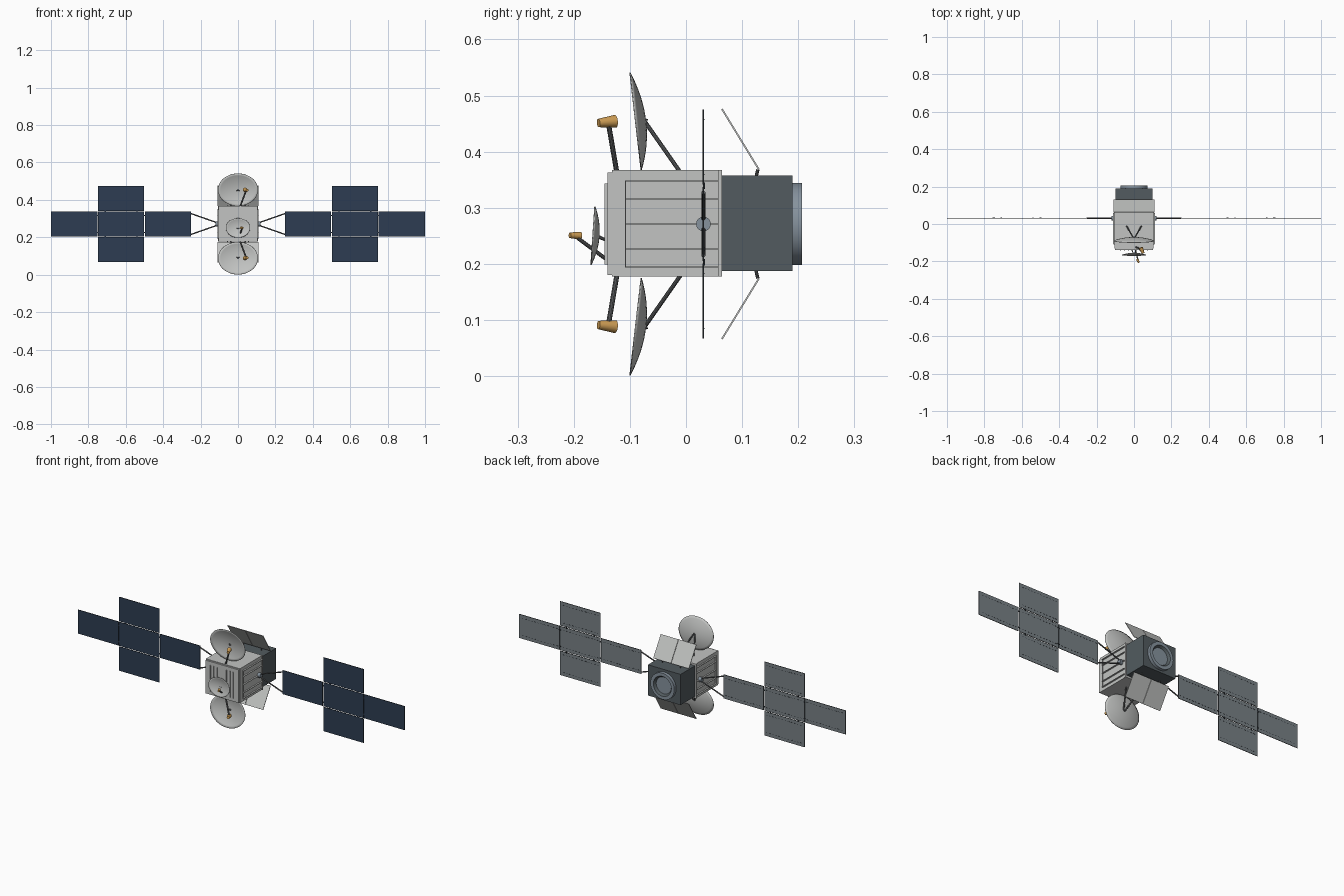
import bpy, bmesh, math
from mathutils import Vector

cube = bpy.data.objects.get("Cube")
if cube:
    bpy.data.objects.remove(cube, do_unlink=True)

MID = 0.271      # height of the horizontal symmetry plane
WING_Y = 0.031   # plane of the solar wings


def material(name, r, g, b):
    m = bpy.data.materials.new(name)
    m.use_nodes = True
    m.diffuse_color = (r, g, b, 1)
    m.node_tree.nodes["Principled BSDF"].inputs["Base Color"].default_value = (r, g, b, 1)
    return m


LIGHT = material("light grey", 0.54, 0.55, 0.54)
DARK = material("dark slate", 0.085, 0.105, 0.115)
STEEL = material("blue grey steel", 0.24, 0.29, 0.34)
STRUT = material("strut grey", 0.11, 0.115, 0.12)
GOLD = material("gold", 0.62, 0.34, 0.09)
NAVY = material("navy cells", 0.026, 0.046, 0.085)
BACK = material("panel back grey", 0.19, 0.22, 0.24)
EDGE = material("panel edge black", 0.02, 0.025, 0.03)


def add(name, bm, *mats, smooth=False):
    bmesh.ops.recalc_face_normals(bm, faces=bm.faces)
    me = bpy.data.meshes.new(name)
    bm.to_mesh(me)
    bm.free()
    ob = bpy.data.objects.new(name, me)
    bpy.context.collection.objects.link(ob)
    for m in mats:
        me.materials.append(m)
    if smooth:
        bpy.ops.object.select_all(action='DESELECT')
        ob.select_set(True)
        bpy.context.view_layer.objects.active = ob
        bpy.ops.object.shade_smooth_by_angle(angle=math.radians(35))
    return ob


def put_box(bm, lo, hi):
    lo, hi = Vector(lo), Vector(hi)
    for v in bmesh.ops.create_cube(bm, size=1)["verts"]:
        v.co = (lo + hi) / 2 + v.co * (hi - lo)


def box(name, lo, hi, mat):
    bm = bmesh.new()
    put_box(bm, lo, hi)
    return add(name, bm, mat)


def rod(name, a, b, r1, mat, r2=None, sides=10):
    a, b = Vector(a), Vector(b)
    bm = bmesh.new()
    bmesh.ops.create_cone(bm, cap_ends=True, segments=sides, radius1=r1,
                          radius2=r1 if r2 is None else r2, depth=(b - a).length)
    ob = add(name, bm, mat, smooth=True)
    ob.location = (a + b) / 2
    ob.rotation_euler = (b - a).to_track_quat('Z', 'Y').to_euler()
    return ob


def dish(name, centre, rx, rz, slope, depth, rings=8, sides=40):
    """Shallow elliptical bowl that opens towards the front."""
    cx, cy, cz = centre
    bm = bmesh.new()
    hub = bm.verts.new((cx, cy + depth, cz))
    prev = None
    for i in range(1, rings + 1):
        t = i / rings
        ring = []
        for k in range(sides):
            a = math.tau * k / sides
            dz = rz * t * math.sin(a)
            ring.append(bm.verts.new((cx + rx * t * math.cos(a),
                                      cy + slope * dz + depth * (1 - t * t), cz + dz)))
        for k in range(sides):
            n = (k + 1) % sides
            if prev:
                bm.faces.new((prev[k], ring[k], ring[n], prev[n]))
            else:
                bm.faces.new((hub, ring[k], ring[n]))
        prev = ring
    ob = add(name, bm, LIGHT, smooth=True)
    mod = ob.modifiers.new("shell", 'SOLIDIFY')
    mod.thickness = 0.002
    mod.offset = 0


# Main body with front plate and rear flange
box("body", (-0.104, -0.132, 0.177), (0.104, 0.057, 0.367), LIGHT)
box("front_plate", (-0.102, -0.14, 0.18), (0.102, -0.132, 0.363), LIGHT)
box("rear_flange", (-0.108, 0.057, 0.177), (0.108, 0.064, 0.367), LIGHT)

# Cooling fins on both sides and on the front
for side, s in (("left", 1), ("right", -1)):
    for i, dz in enumerate((-0.076, -0.045, 0, 0.045, 0.076)):
        box(f"{side}_fin_{i}", (s * 0.103, -0.108, MID + dz - 0.0015),
            (s * 0.112, 0.058, MID + dz + 0.0015), LIGHT)
    box(f"{side}_fin_end", (s * 0.103, -0.109, MID - 0.0775),
        (s * 0.109, -0.107, MID + 0.0775), LIGHT)
    for i, x in enumerate((0.028, 0.05, 0.07)):
        box(f"{side}_front_fin_{i}", (s * x - 0.0015, -0.145, MID - 0.072),
            (s * x + 0.0015, -0.139, MID + 0.072), LIGHT)

# Rear module
box("rear_module", (-0.1, 0.064, 0.187), (0.1, 0.19, 0.357), DARK)

# Engine ring, lathed around the long axis of the body
bm = bmesh.new()
profile = [(0.073, 0.188), (0.073, 0.207), (0.055, 0.207), (0.046, 0.195), (0.0, 0.195)]
pts = [bm.verts.new((r, y, 0)) for r, y in profile]
edges = [bm.edges.new(p) for p in zip(pts, pts[1:])]
bmesh.ops.spin(bm, geom=pts + edges, cent=(0, 0, 0), axis=(0, 1, 0),
               angle=math.tau, steps=32, use_duplicate=False)
bmesh.ops.remove_doubles(bm, verts=bm.verts, dist=0.0001)
for f in bm.faces:
    c = f.calc_center_median()
    f.material_index = int(0.04 < math.hypot(c.x, c.z) < 0.054)
add("engine_ring", bm, STEEL, DARK, smooth=True).location.z = MID

# Upper and lower groups: large dish, feed horn, braces and radiator flap
for level, s in (("upper", 1), ("lower", -1)):
    def at(x, y, h):
        return (x, y, MID + s * h)

    dish(f"{level}_dish", at(0, -0.09, 0.183), 0.107, 0.087, -s * 0.115, 0.018)
    rod(f"{level}_dish_pin", at(0, -0.077, 0.183), at(0, -0.07, 0.183), 0.004, STRUT)
    rod(f"{level}_dish_hub", at(0, -0.075, 0.183), at(0, -0.07, 0.181), 0.006, STRUT)
    for side, x in (("left", 0.04), ("right", -0.04)):
        rod(f"{level}_{side}_dish_brace", at(x * 0.1, -0.073, 0.182),
            at(x, -0.01, 0.092), 0.0038, STRUT)
    rod(f"{level}_feed_arm", at(0.01, -0.123, 0.09), at(0.043, -0.138, 0.178), 0.0045, STRUT)
    rod(f"{level}_feed_horn", at(0.036, -0.126, 0.183), at(0.049, -0.156, 0.18),
        0.0115, GOLD, 0.0075, 16)

    # Two flap halves made as thin slanted sheets
    top, low = Vector(at(0, 0.064, 0.205)), Vector(at(0, 0.13, 0.097))
    n = Vector((0, low.z - top.z, top.y - low.y)).normalized() * 0.0015
    for side, x0, x1 in (("left", 0.001, 0.109), ("right", -0.109, -0.001)):
        bm = bmesh.new()
        for p, q in ((x0, x1),):
            vs = [bm.verts.new(e + Vector((x, 0, 0)) + n * k)
                  for k in (-1, 1) for e, x in ((top, p), (top, q), (low, q), (low, p))]
            bm.faces.new(vs[:4])
            bm.faces.new(vs[4:])
            for i in range(4):
                j = (i + 1) % 4
                bm.faces.new((vs[i], vs[j], vs[j + 4], vs[i + 4]))
        add(f"{level}_{side}_radiator_flap", bm, LIGHT)
        x = (x0 + x1) / 2
        rod(f"{level}_{side}_flap_hinge", (x, 0.128, low.z),
            (x, 0.124, MID + s * 0.08), 0.003, STRUT)

# Small front dish with its feed and mounts
dish("front_dish", (0, -0.166, 0.25), 0.065, 0.052, 0.067, 0.011)
for side, x in (("left", 0.012), ("right", -0.012)):
    rod(f"front_dish_{side}_mount", (x * 0.3, -0.157, 0.249), (x, -0.138, 0.24), 0.003, STRUT)
rod("front_feed_arm", (0.008, -0.139, 0.206), (0.021, -0.193, 0.246), 0.0035, STRUT)
rod("front_feed_horn", (0.017, -0.188, 0.25), (0.026, -0.207, 0.251), 0.007, GOLD, 0.005, 16)

# Solar wings: cross of five panels per side, hub and forked yoke
H = 0.066    # half height of a centre row panel
CELLS = [(0.25, -H, H), (0.5, -H, H), (0.75, -H, H),
         (0.5, H + 0.004, 0.204), (0.5, -0.204, -H - 0.004)]
for side, s in (("left", 1), ("right", -1)):
    rod(f"{side}_wing_hub", (s * 0.1, WING_Y, MID), (s * 0.121, WING_Y, MID), 0.013, STEEL, sides=20)
    for level, k in (("upper", 1), ("lower", -1)):
        rod(f"{side}_{level}_yoke", (s * 0.115, WING_Y, MID + k * 0.008),
            (s * 0.252, WING_Y, MID + k * 0.056), 0.0035, STRUT)
    for i, (x, z0, z1) in enumerate(CELLS):
        bm = bmesh.new()
        put_box(bm, (s * (x + 0.002), WING_Y - 0.0015, MID + z0),
                (s * (x + 0.25 - 0.002 * (x < 0.75)), WING_Y + 0.0015, MID + z1))
        bmesh.ops.recalc_face_normals(bm, faces=bm.faces)
        for f in bm.faces:
            f.material_index = 0 if f.normal.y < -0.5 else 1 if f.normal.y > 0.5 else 2
        add(f"{side}_solar_panel_{i}", bm, NAVY, BACK, EDGE)

        # Dashed wiring rows on the back of each panel
        bm = bmesh.new()
        for z in (z0 + 0.018, z1 - 0.018):
            for d in range(12):
                xa = x + 0.012 + d * 0.019
                put_box(bm, (s * xa, WING_Y + 0.0012, MID + z - 0.001),
                        (s * (xa + 0.01), WING_Y + 0.002, MID + z + 0.001))
        add(f"{side}_panel_wiring_{i}", bm, EDGE)
    # Hinge rods that tie the panels together
    for x in (0.5, 0.75):
        for k in (-0.045, 0.045):
            box(f"{side}_hinge", (s * (x - 0.006), WING_Y - 0.001, MID + k - 0.003),
                (s * (x + 0.006), WING_Y + 0.0025, MID + k + 0.003), EDGE)
    for x in (0.54, 0.71):
        for k in (-1, 1):
            z = MID + k * (H + 0.002)
            box(f"{side}_hinge", (s * (x - 0.003), WING_Y - 0.001, z - 0.006),
                (s * (x + 0.003), WING_Y + 0.0025, z + 0.006), EDGE)
